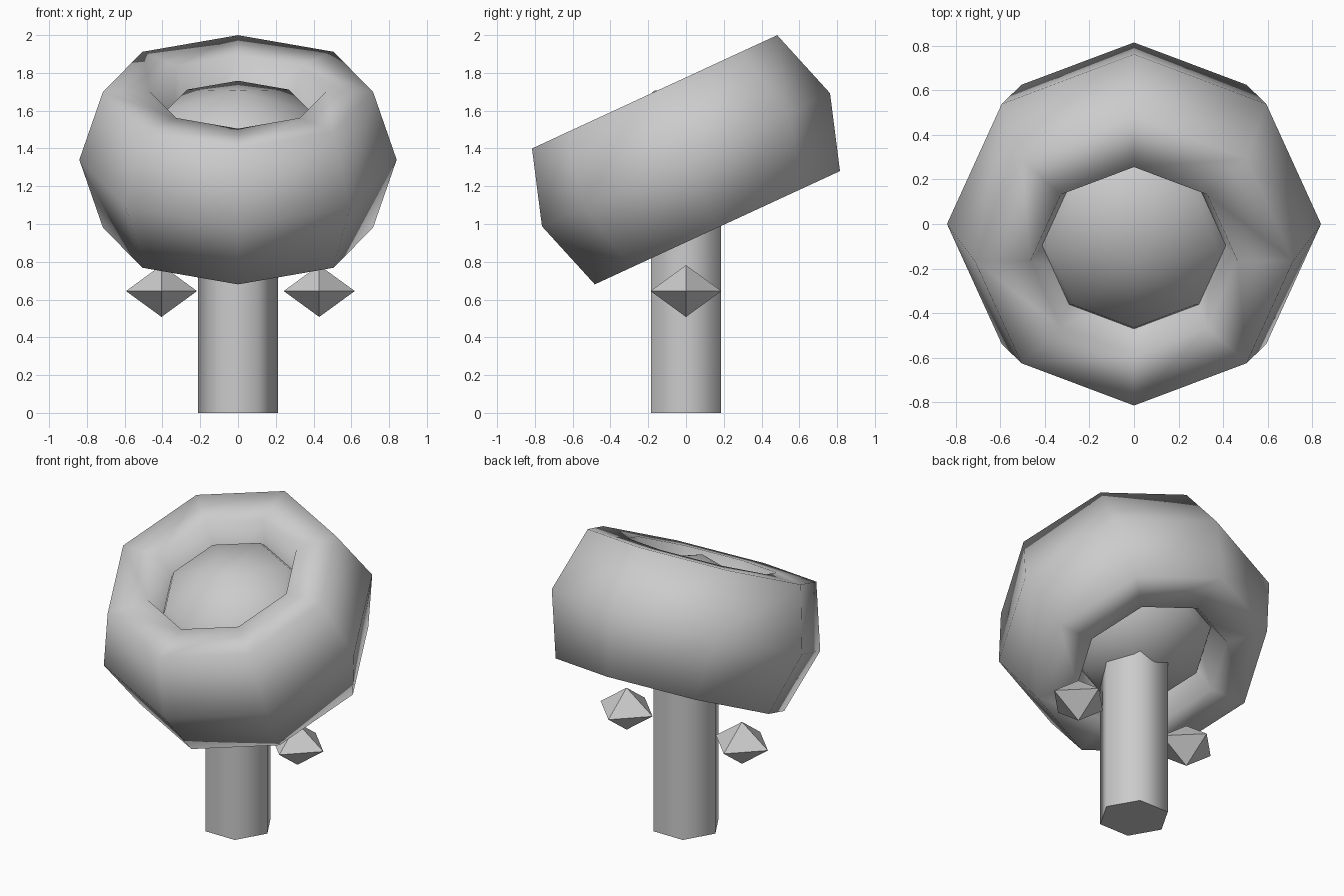
import bpy
from math import radians

if "Cube" in bpy.data.objects:
    bpy.data.objects.remove(bpy.data.objects["Cube"])

TILT = radians(24.8)
HEAD = (0, 0, 1.34)


def finish(name, scale=(1, 1, 1), angle=None):
    ob = bpy.context.object
    ob.name = name
    ob.scale = scale
    bpy.ops.object.transform_apply(location=False, rotation=True, scale=True)
    if angle is None:
        bpy.ops.object.shade_smooth()
    else:
        bpy.ops.object.shade_smooth_by_angle(angle=radians(angle))
    return ob


# stem: six-sided column with smooth sides and sharp caps
bpy.ops.mesh.primitive_cylinder_add(vertices=6, radius=0.213, depth=1.28,
                                    location=(0, 0, 0.64), rotation=(0, 0, radians(30)))
finish("stem", angle=70)

# petal ring: tall faceted ring, tilted to face the front
bpy.ops.mesh.primitive_torus_add(major_segments=8, minor_segments=6, major_radius=0.59,
                                 minor_radius=0.25, location=HEAD, rotation=(TILT, 0, 0))
finish("petal_ring", (1, 1, 1.83))

# flower centre: flattened low-poly ball filling the ring
bpy.ops.mesh.primitive_uv_sphere_add(segments=8, ring_count=4, radius=0.54,
                                     location=HEAD, rotation=(TILT, 0, 0))
finish("flower_centre", (1, 1, 0.745))


# leaves: flat-faced double pyramids either side of the stem
def leaf(name, x, r=0.188, h=0.137):
    ring = [(r, 0, 0), (0, r, 0), (-r, 0, 0), (0, -r, 0)]
    faces = []
    for i in range(4):
        j = (i + 1) % 4
        faces += [(i, j, 4), (j, i, 5)]
    me = bpy.data.meshes.new(name)
    me.from_pydata(ring + [(0, 0, h), (0, 0, -h)], [], faces)
    ob = bpy.data.objects.new(name, me)
    ob.location = (x, 0, 0.645)
    bpy.context.collection.objects.link(ob)


leaf("left_leaf", -0.405)
leaf("right_leaf", 0.43)
